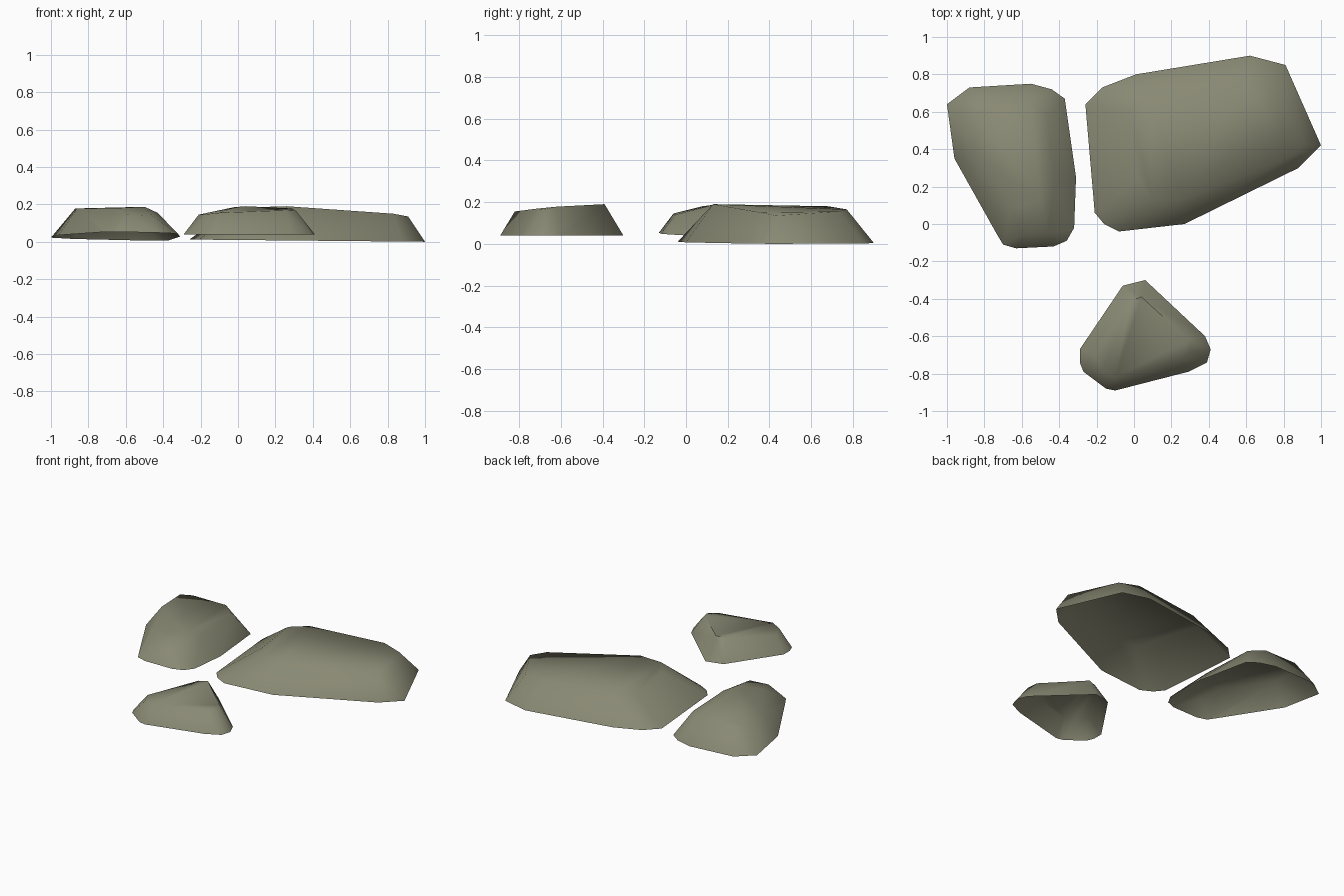
import bpy, bmesh, math

if "Cube" in bpy.data.objects:
    bpy.data.objects.remove(bpy.data.objects["Cube"])

mat = bpy.data.materials.new("mossy stone grey")
mat.diffuse_color = (0.25, 0.25, 0.175, 1)
mat.use_nodes = True
mat.node_tree.nodes["Principled BSDF"].inputs["Base Color"].default_value = mat.diffuse_color


def stone(name, base, base_z, crown):
    """Faceted stone: hull between a ground outline and a crown, open underneath."""
    bm = bmesh.new()
    for x, y in base:
        bm.verts.new((x, y, base_z(x, y)))
    for p in crown:
        bm.verts.new(p)
    res = bmesh.ops.convex_hull(bm, input=bm.verts[:])
    loose = [v for v in bm.verts if not v.link_faces]
    bmesh.ops.delete(bm, geom=loose, context='VERTS')
    bmesh.ops.recalc_face_normals(bm, faces=bm.faces[:])
    bm.normal_update()
    under = [f for f in bm.faces if f.normal.z < -0.5]
    bmesh.ops.delete(bm, geom=under, context='FACES')
    me = bpy.data.meshes.new(name)
    bm.to_mesh(me)
    bm.free()
    me.materials.append(mat)
    ob = bpy.data.objects.new(name, me)
    bpy.context.collection.objects.link(ob)
    bpy.ops.object.select_all(action='DESELECT')
    ob.select_set(True)
    bpy.context.view_layer.objects.active = ob
    bpy.ops.object.shade_smooth_by_angle(angle=math.radians(60))


# large slab, lying flat on the ground
stone("large_stone",
      [(-.26, .64), (-.17, .73), (.01, .80), (.62, .90), (.81, .85), (1.0, .42),
       (.88, .30), (.27, 0), (-.08, -.04), (-.16, 0), (-.21, .06)],
      lambda x, y: 0.012 * (1 - x) / 1.26,
      [(.02, .24, .18), (-.03, .60, .175), (.08, .68, .18), (.60, .77, .165),
       (.74, .73, .155), (.91, .43, .135), (.83, .36, .15), (.26, .13, .19), (.10, .13, .185)])

# left stone, tipped slightly up at the front
stone("left_stone",
      [(-1.0, .64), (-.88, .73), (-.55, .75), (-.44, .72), (-.37, .67), (-.31, .25),
       (-.32, -.02), (-.36, -.09), (-.43, -.12), (-.63, -.13), (-.70, -.11),
       (-.73, -.06), (-.96, .35)],
      lambda x, y: 0.046 - 0.02 * (x + 0.6) - 0.05 * y,
      [(-.87, .60, .178), (-.80, .64, .175), (-.55, .65, .17), (-.46, .58, .165),
       (-.43, .20, .155), (-.50, .13, .187), (-.46, -.05, .14), (-.60, -.06, .145),
       (-.66, .08, .18), (-.86, .38, .178)])

# small front stone, floating just above the ground line
stone("small_stone",
      [(-.29, -.67), (-.06, -.33), (.06, -.30), (.38, -.60), (.41, -.67), (.39, -.74),
       (.29, -.79), (-.10, -.89), (-.15, -.88), (-.27, -.79), (-.29, -.74)],
      lambda x, y: 0.04,
      [(-.21, -.70, .145), (-.02, -.41, .185), (.04, -.39, .19), (.29, -.62, .178),
       (.31, -.68, .165), (.25, -.72, .168), (-.10, -.82, .155), (-.17, -.79, .147)])
